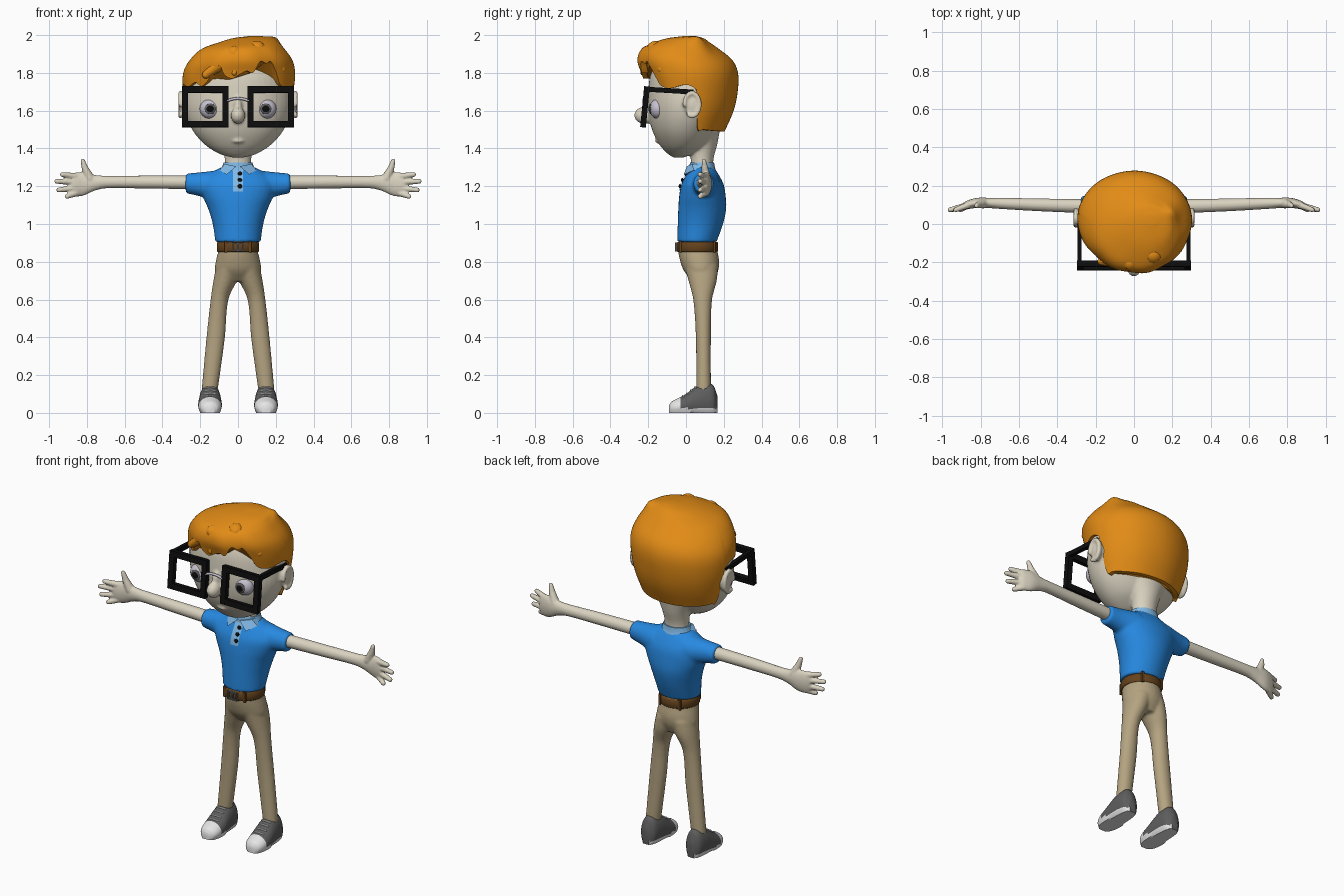
import bpy, bmesh, math
from mathutils import Matrix, Vector

if "Cube" in bpy.data.objects:
    bpy.data.objects.remove(bpy.data.objects["Cube"])


def mat(name, r, g, b):
    m = bpy.data.materials.new(name)
    m.diffuse_color = (r, g, b, 1)
    m.use_nodes = True
    m.node_tree.nodes["Principled BSDF"].inputs["Base Color"].default_value = m.diffuse_color
    return m


SKIN = mat("skin", .70, .65, .53)
HAIR = mat("orange hair", .76, .26, .008)
SHIRT = mat("shirt blue", .02, .25, .75)
PALE = mat("collar pale blue", .22, .48, .78)
TAN = mat("trouser tan", .46, .37, .22)
BROWN = mat("belt brown", .13, .055, .012)
GREY = mat("shoe grey", .11, .11, .11)
WHITE = mat("sole white", .78, .78, .78)
BLACK = mat("black", .004, .004, .004)
LILAC = mat("eye lilac", .56, .53, .62)


def spline(keys, t):
    """Smooth interpolation of rows (position, values...)."""
    n = len(keys)
    i = 0
    while i < n - 2 and t > keys[i + 1][0]:
        i += 1

    def slope(j, k):
        a, b = keys[max(j - 1, 0)], keys[min(j + 1, n - 1)]
        return (b[k] - a[k]) / (b[0] - a[0])
    p, q = keys[i], keys[i + 1]
    h = q[0] - p[0]
    u = min(max((t - p[0]) / h, 0), 1)
    return [(2*u**3 - 3*u*u + 1) * p[k] + (u**3 - 2*u*u + u) * h * slope(i, k)
            + (3*u*u - 2*u**3) * q[k] + (u**3 - u*u) * h * slope(i + 1, k)
            for k in range(1, len(p))]


def skin_rings(bm, rings):
    for a, b in zip(rings, rings[1:]):
        for j in range(len(a)):
            k = (j + 1) % len(a)
            bm.faces.new((a[j], a[k], b[k], b[j]))
    bm.faces.new(rings[0])
    bm.faces.new(rings[-1])


def loft(bm, keys, axis="z", s=1, seg=32, sub=5):
    """Elliptic rings (position, centre1, centre2, radius1, radius2) along an axis."""
    rings, total = [], (len(keys) - 1) * sub
    for i in range(total + 1):
        k, f = min(i // sub, len(keys) - 2), 0
        f = (i - k * sub) / sub
        t = keys[k][0] + (keys[k + 1][0] - keys[k][0]) * f
        c1, c2, r1, r2 = spline(keys, t)
        ring = []
        for j in range(seg):
            a = 2 * math.pi * j / seg
            u, v = c1 + r1 * math.cos(a), c2 + r2 * math.sin(a)
            p = {"z": (u, v, t), "x": (t, u, v), "y": (u, t, v)}[axis]
            ring.append(bm.verts.new((p[0] * s, p[1], p[2])))
        rings.append(ring)
    skin_rings(bm, rings)


def ball(bm, c, r, seg=24):
    bmesh.ops.create_uvsphere(bm, u_segments=seg, v_segments=seg // 2, radius=1,
                              matrix=Matrix.Translation(c) @ Matrix.Diagonal((*r, 1)))


def box(bm, c, size, tilt=0):
    bmesh.ops.create_cube(bm, size=1, matrix=Matrix.Translation(c)
                          @ Matrix.Rotation(tilt, 4, "X") @ Matrix.Diagonal((*size, 1)))


def limb(bm, p, q, r0, r1):
    p, q = Vector(p), Vector(q)
    m = Matrix.Translation((p + q) / 2) @ (q - p).to_track_quat("Z", "Y").to_matrix().to_4x4()
    bmesh.ops.create_cone(bm, cap_ends=True, segments=16, radius1=r0, radius2=r1,
                          depth=(q - p).length, matrix=m)
    ball(bm, p, (r0,) * 3, 16)
    ball(bm, q, (r1,) * 3, 16)


def finish(bm, name, *mats, voxel=0, smooth=3, rule=None):
    bmesh.ops.recalc_face_normals(bm, faces=bm.faces)
    for f in bm.faces:
        f.smooth = True
        if rule:
            f.material_index = rule(f.calc_center_median())
    me = bpy.data.meshes.new(name)
    bm.to_mesh(me)
    bm.free()
    me.set_sharp_from_angle(angle=math.radians(40))
    for m in mats:
        me.materials.append(m)
    ob = bpy.data.objects.new(name, me)
    bpy.context.collection.objects.link(ob)
    if voxel:  # fuse overlapping pieces into one smooth skin
        r = ob.modifiers.new("fuse", "REMESH")
        r.mode, r.voxel_size, r.use_smooth_shade = "VOXEL", voxel, True
        sm = ob.modifiers.new("smooth", "SMOOTH")
        sm.factor, sm.iterations = .5, smooth
    return ob


def front_y(ob, x, z):
    bpy.context.view_layer.update()
    ev = ob.evaluated_get(bpy.context.evaluated_depsgraph_get())
    return ev.ray_cast(Vector((x, -1, z)), Vector((0, 1, 0)))[1].y


# head with neck, nose, ears and lips
bm = bmesh.new()
loft(bm, [(1.352, 0, -.04, .03, .025), (1.37, 0, -.03, .095, .065), (1.42, 0, -.015, .175, .125),
          (1.5, 0, -.008, .243, .172), (1.6, 0, .005, .283, .205), (1.7, 0, .012, .285, .212),
          (1.8, 0, .015, .262, .2), (1.9, 0, .01, .18, .14), (1.95, 0, .01, .06, .06)], seg=48)
loft(bm, [(1.26, 0, .085, .075, .06), (1.34, 0, .085, .07, .06), (1.42, 0, .09, .085, .075),
          (1.5, 0, .08, .13, .1)])
ball(bm, (0, -.222, 1.575), (.038, .052, .045))
ball(bm, (0, -.195, 1.62), (.024, .035, .06))
ball(bm, (0, -.143, 1.44), (.035, .022, .012))
for s in (-1, 1):
    ball(bm, (s * .29, .035, 1.63), (.022, .043, .06))
    for i in range(15):  # ear rim
        a, b = (math.radians(d * 20 - 120) for d in (i, i + 1))
        p, q = ((s * .305, .032 + .04 * math.cos(t), 1.632 + .062 * math.sin(t)) for t in (a, b))
        limb(bm, p, q, .012, .012)
head = finish(bm, "head", SKIN, voxel=.008)

# hair: shell whose lower edge follows a hairline
shape = [(1.49, 0, .02, .245, .185), (1.6, 0, .027, .277, .225), (1.7, 0, .03, .293, .243),
         (1.8, .006, .018, .296, .257), (1.87, .016, -.006, .27, .25), (1.93, .028, -.03, .215, .2),
         (1.965, .06, -.02, .15, .14), (1.985, .08, 0, .1, .09), (1.995, .09, .02, .03, .03)]
line = [(0, 1.79), (8, 1.81), (14, 1.80), (22, 1.86), (30, 1.85), (36, 1.86), (42, 1.8), (48, 1.74),
        (60, 1.72), (96, 1.71), (101, 1.52), (112, 1.5), (180, 1.49), (248, 1.5), (259, 1.52),
        (264, 1.71), (300, 1.73), (310, 1.75), (318, 1.73), (327, 1.76), (337, 1.84),
        (345, 1.79), (353, 1.77), (360, 1.79)]
bm = bmesh.new()
rings, N, M = [], 180, 28
for i in range(-1, M + 1):
    ring = []
    for j in range(N):
        d = 360 * j / N
        a, low = math.radians(d), spline(line, d)[0]
        f = max(i, 0) / M
        z = low + (1.995 - low) * math.sin(f * math.pi / 2)
        cx, cy, rx, ry = spline(shape, z)
        k = .88 if i < 0 else 1 + .016 * math.sin(9 * a + 10 * z) * max(math.cos(a), .15) * (1 - f)
        p = Vector((cx + k * rx * math.sin(a), cy - k * ry * math.cos(a), z))
        # tuft on the crown
        g = math.exp(-((p.x - .19) ** 2 + (p.y - .06) ** 2) / .0025) if z > 1.88 else 0
        p.z += .045 * g * (2.0 - p.z) / .06 if p.z > 1.94 else .04 * g
        p.z = min(p.z, 2.0)
        ring.append(bm.verts.new(p))
    rings.append(ring)
skin_rings(bm, rings)
# loose locks of the fringe
for p, q, r in (((-.02, -.2, 1.9), (-.17, -.195, 1.79), .045), ((.0, -.2, 1.9), (-.02, -.225, 1.8), .035),
                ((.1, -.16, 1.92), (.23, -.13, 1.82), .05)):
    limb(bm, p, q, r, r * .45)
finish(bm, "hair", HAIR)

# eyes
for s in (-1, 1):
    x, z = s * .147, 1.61
    y = front_y(head, x, z)
    for name, m, r, dy, ry in (("eyeball", LILAC, .056, .022, .045), ("iris", GREY, .03, -.017, .008),
                               ("pupil", BLACK, .021, -.02, .008)):
        bm = bmesh.new()
        ball(bm, (x, y + dy, z), (r, ry, r * .95))
        finish(bm, name, m)

# glasses: two square frames and temple arms
bm = bmesh.new()
for s in (-1, 1):
    tilt = math.atan2(-.02, .2)
    for z, y in ((1.712, -.208), (1.528, -.226)):
        box(bm, (s * .173, y, z), (.245, .03, .033), tilt)
    for x in (.066, .28):
        box(bm, (s * x, -.217, 1.62), (.032, .03, .21), tilt)
    box(bm, (s * .284, -.085, 1.706), (.022, .25, .026), -.06)
finish(bm, "glasses", BLACK)
bm = bmesh.new()
for i in range(6):
    a, b = (-.06 + .02 * k for k in (i, i + 1))
    limb(bm, (a, -.222, 1.665 - 4 * a * a), (b, -.222, 1.665 - 4 * b * b), .007, .007)
finish(bm, "glasses_bridge", LILAC)

# shirt
bm = bmesh.new()
loft(bm, [(.905, 0, .058, .12, .104), (1.0, 0, .076, .134, .12), (1.08, 0, .086, .158, .127),
          (1.15, 0, .087, .188, .123), (1.21, 0, .087, .2, .112), (1.26, 0, .087, .16, .087),
          (1.3, 0, .085, .09, .062)])
for s in (-1, 1):
    loft(bm, [(.1, .1, 1.2, .085, .085), (.2, .096, 1.21, .06, .064), (.277, .092, 1.215, .052, .052)],
         "x", s)
shirt = finish(bm, "shirt", SHIRT, voxel=.009, smooth=4)

# placket hugging the chest, and buttons
bm = bmesh.new()
bmesh.ops.create_grid(bm, x_segments=6, y_segments=16, size=1, matrix=Matrix.Translation((0, -.1, 1.23))
                      @ Matrix.Rotation(math.pi / 2, 4, "X") @ Matrix.Diagonal((.026, .057, 1, 1)))
placket = finish(bm, "placket", PALE)
w = placket.modifiers.new("hug", "SHRINKWRAP")
w.target, w.wrap_method, w.use_project_y, w.use_negative_direction = shirt, "PROJECT", True, True
w.offset = .005
for z in (1.2, 1.233, 1.266):
    bm = bmesh.new()
    ball(bm, (.01, front_y(shirt, .01, z) - .005, z), (.012, .007, .012), 12)
    finish(bm, "button", BLACK)

# collar band and flaps
bm = bmesh.new()
loft(bm, [(1.275, 0, .085, .1, .076), (1.3, 0, .085, .085, .068), (1.325, 0, .085, .077, .064)])
for s in (-1, 1):
    pts = [(.008, .012, 1.305), (.07, .04, 1.318), (.098, .05, 1.285), (.06, -.004, 1.262)]
    lo, hi = ([bm.verts.new((s * x, y + d, z)) for x, y, z in pts] for d in (-.008, .03))
    skin_rings(bm, [lo, hi])
finish(bm, "collar", PALE)

# arms and hands
for s in (-1, 1):
    bm = bmesh.new()
    loft(bm, [(.22, .092, 1.22, .037, .036), (.5, .1, 1.222, .033, .034), (.7, .108, 1.222, .029, .033),
              (.76, .11, 1.218, .027, .042), (.82, .11, 1.212, .026, .062), (.87, .1, 1.208, .022, .062),
              (.89, .096, 1.205, .014, .045)], "x", s)
    limb(bm, (s * .785, .108, 1.24), (s * .81, .1, 1.295), .027, .018)
    limb(bm, (s * .81, .1, 1.295), (s * .822, .095, 1.335), .018, .012)
    for z0, x1, z1 in ((1.252, .93, 1.262), (1.222, .96, 1.226), (1.19, .95, 1.18), (1.163, .905, 1.146)):
        limb(bm, (s * .86, .1, z0), (s * x1, .074, z1), .018, .013)
    finish(bm, "arm", SKIN, voxel=.0055, smooth=2)

# trousers
bm = bmesh.new()
loft(bm, [(.695, 0, .09, .09, .055), (.75, 0, .08, .122, .09), (.8, 0, .073, .118, .103),
          (.86, 0, .062, .104, .104), (.91, 0, .06, .1, .1)])
for s in (-1, 1):
    loft(bm, [(.12, s * .15, .093, .043, .039), (.4, s * .118, .092, .049, .04),
              (.6, s * .098, .088, .047, .05), (.7, s * .068, .088, .062, .075),
              (.78, s * .045, .08, .07, .09)])
finish(bm, "trousers", TAN, voxel=.008, smooth=5)

# belt, loops and buckle
bm = bmesh.new()
loft(bm, [(.853, 0, .06, .108, .106), (.857, 0, .06, .112, .11), (.9, 0, .06, .111, .109),
          (.904, 0, .06, .107, .105)], seg=48, sub=2)
finish(bm, "belt", BROWN)
bm = bmesh.new()
for d in (35, 145, 215, 325):
    a = math.radians(d)
    box(bm, (.113 * math.sin(a), .06 - .111 * math.cos(a), .88), (.014, .012, .062))
finish(bm, "belt_loops", BROWN)
bm = bmesh.new()
for dz in (-.02, .02):
    box(bm, (0, -.053, .879 + dz), (.064, .012, .008))
for dx in (-.028, 0, .028):
    box(bm, (dx, -.053, .879), (.008, .012, .044))
finish(bm, "buckle", GREY)

# shoes with white toe and sole, and laces
tops = [(-.09, .022, .04), (-.078, .042, .058), (-.05, .057, .074), (0, .063, .1), (.05, .06, .138),
        (.1, .056, .158), (.145, .046, .145), (.166, .022, .09)]
for s in (-1, 1):
    bm = bmesh.new()
    loft(bm, [(y, s * .148, t * .4, r, t * .6) for y, r, t in tops], "y")
    for v in bm.verts:
        v.co.z = max(v.co.z, .003)
        if v.co.z < .03:  # widen the sole
            v.co.z = 0 if v.co.z < .008 else v.co.z
    finish(bm, "shoe", GREY, WHITE, rule=lambda c: int(c.z < .024 or c.y < -.035))
    bm = bmesh.new()
    for y in (-.018, .004, .026, .046):
        z = spline(tops, y)[1]
        for e in (-1, 1):
            limb(bm, (s * .148, y, z + .001), (s * .148 + e * .028, y + .006, z - .004), .004, .004)
    finish(bm, "laces", WHITE)
